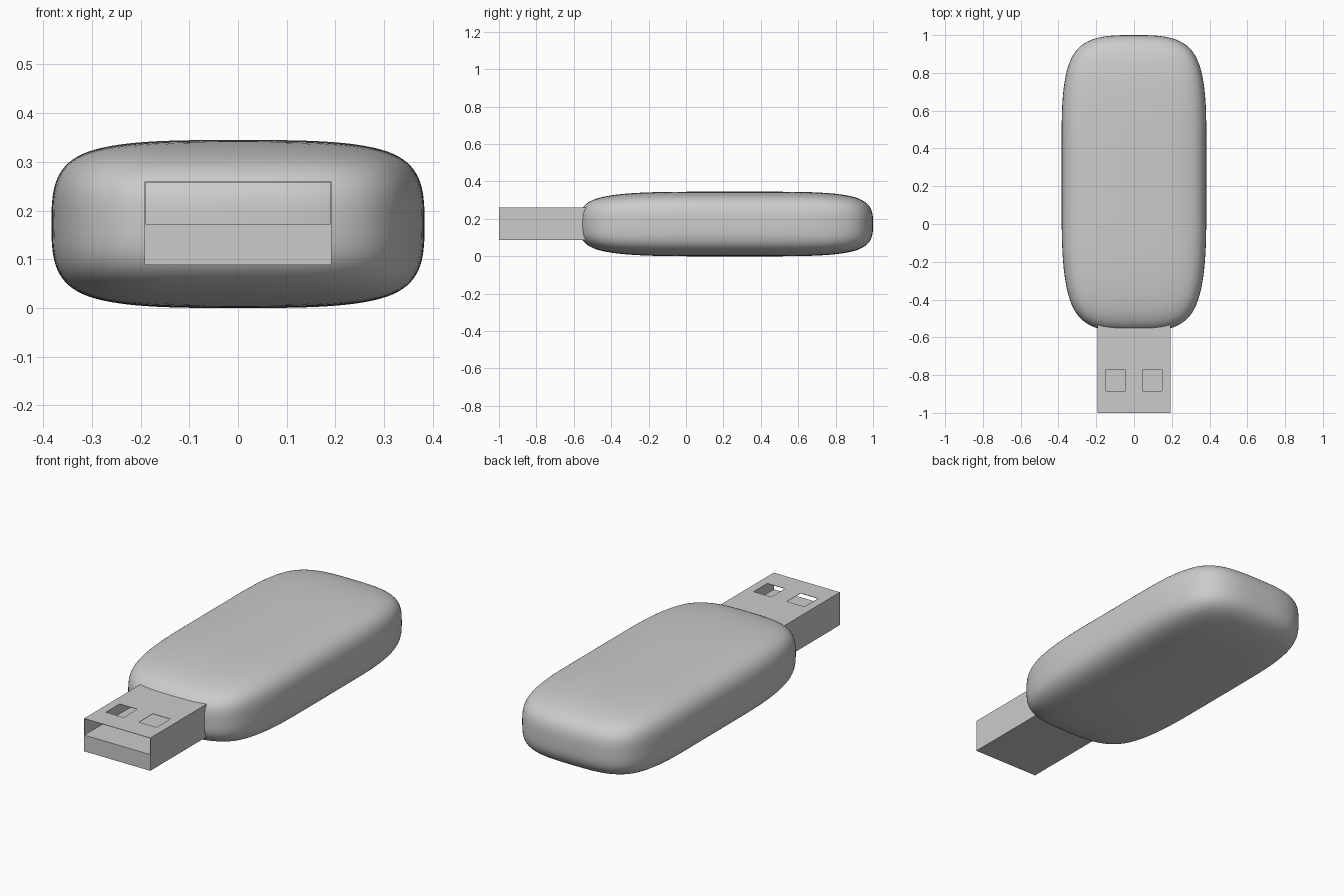
import bpy, bmesh
from mathutils import Vector

if "Cube" in bpy.data.objects:
    bpy.data.objects.remove(bpy.data.objects["Cube"])

grey = bpy.data.materials.new("light grey")
grey.use_nodes = True
GREY = (0.6, 0.6, 0.6, 1)
grey.diffuse_color = GREY
grey.node_tree.nodes["Principled BSDF"].inputs["Base Color"].default_value = GREY


def box(name, low, high, loops=((), (), ())):
    """Box between two corners, with optional edge loops along each axis."""
    bm = bmesh.new()
    bmesh.ops.create_cube(bm, size=1)
    low, high = Vector(low), Vector(high)
    for v in bm.verts:
        v.co = [(low[i], high[i])[v.co[i] > 0] for i in range(3)]
    for axis, places in enumerate(loops):
        normal = Vector([float(i == axis) for i in range(3)])
        for place in places:
            bmesh.ops.bisect_plane(bm, geom=bm.verts[:] + bm.edges[:] + bm.faces[:],
                                   plane_co=normal * place, plane_no=normal)
    mesh = bpy.data.meshes.new(name)
    bm.to_mesh(mesh)
    bm.free()
    obj = bpy.data.objects.new(name, mesh)
    bpy.context.collection.objects.link(obj)
    mesh.materials.append(grey)
    return obj


def cut(target, cutter):
    """Subtract the cutter from the target and discard it."""
    mod = target.modifiers.new("cut", "BOOLEAN")
    mod.operation = "DIFFERENCE"
    mod.solver = "EXACT"
    mod.object = cutter
    bpy.context.view_layer.objects.active = target
    bpy.ops.object.modifier_apply(modifier=mod.name)
    bpy.data.objects.remove(cutter)


# Rounded casing: a looped box smoothed by subdivision, tighter at the back
casing = box("casing", (-0.383, -0.57, 0), (0.383, 1, 0.345),
             ((0,), (0.15, 0.4), (0.1725,)))
casing.modifiers.new("smooth", "SUBSURF").levels = 4
casing.modifiers["smooth"].render_levels = 4
for face in casing.data.polygons:
    face.use_smooth = True

# Metal plug with the contact block filling its lower half
plug = box("plug", (-0.192, -1, 0.088), (0.192, -0.48, 0.26))
cut(plug, box("cavity", (-0.19, -1.1, 0.173), (0.19, -0.5, 0.258)))

# Two latch windows in the top of the plug
for side in (-1, 1):
    x = side * 0.096
    cut(plug, box("window", (x - 0.051, -0.884, 0.2), (x + 0.051, -0.77, 0.3)))
